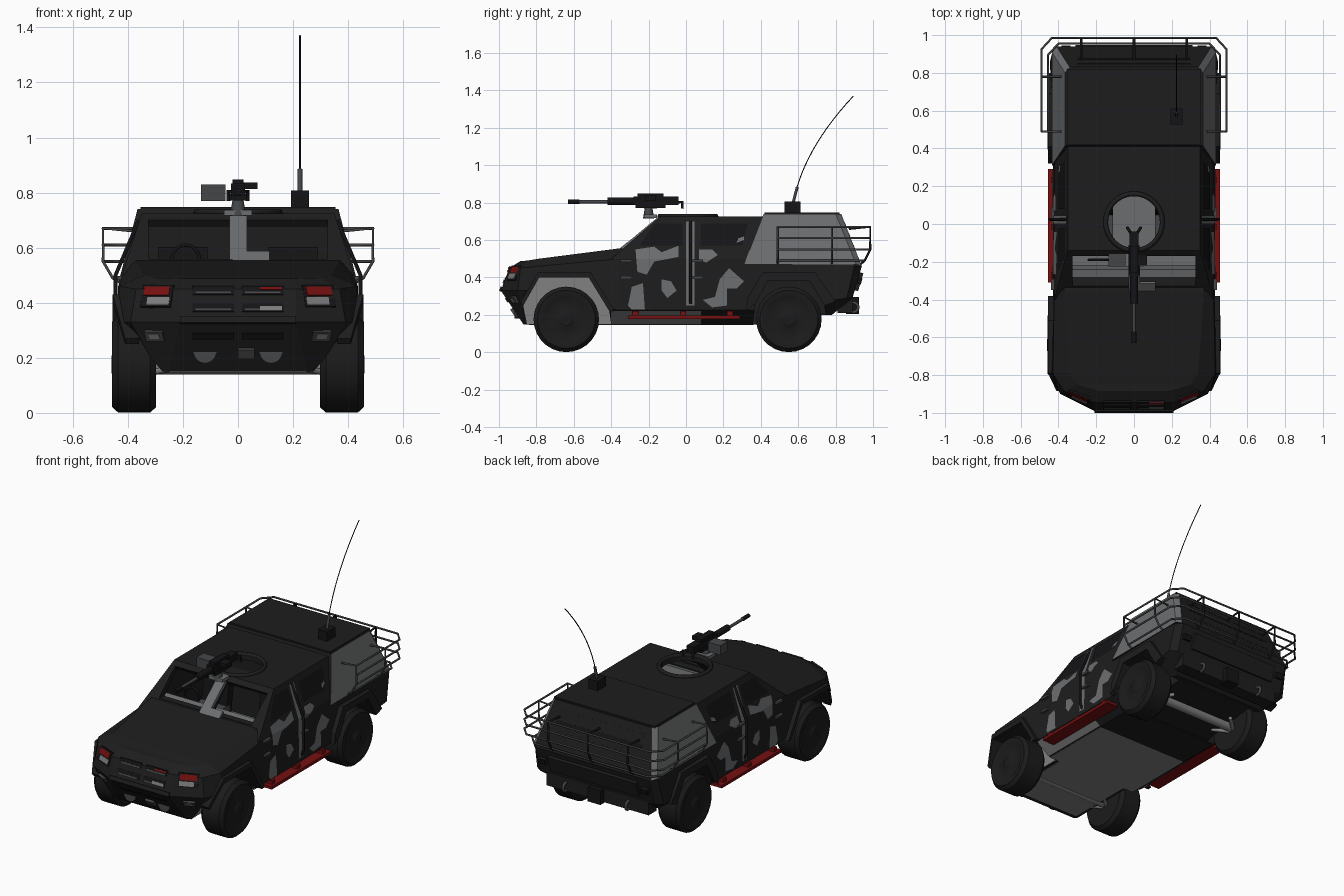
import bpy, bmesh, math
from mathutils import Matrix, Euler

if "Cube" in bpy.data.objects:
    bpy.data.objects.remove(bpy.data.objects["Cube"])


def material(name, r, g, b):
    m = bpy.data.materials.new(name)
    m.diffuse_color = (r, g, b, 1)
    m.use_nodes = True
    m.node_tree.nodes["Principled BSDF"].inputs["Base Color"].default_value = m.diffuse_color
    return m


DARK = material("charcoal paint", .0125, .0125, .013)
GREY = material("grey paint", .15, .155, .16)
UNDER = material("underbody grey", .22, .22, .225)
RED = material("dark red", .18, .005, .005)
TYRE = material("tyre black", .011, .011, .011)
METAL = material("gunmetal", .06, .062, .065)
LENS = material("pale lens", .2, .2, .2)
BLACK = material("black trim", .007, .007, .008)


def activate(ob):
    bpy.ops.object.select_all(action='DESELECT')
    ob.select_set(True)
    bpy.context.view_layer.objects.active = ob


def finish(name, bm, *mats, smooth=False):
    bmesh.ops.recalc_face_normals(bm, faces=bm.faces)
    me = bpy.data.meshes.new(name)
    bm.to_mesh(me)
    bm.free()
    for m in mats:
        me.materials.append(m)
    ob = bpy.data.objects.new(name, me)
    bpy.context.collection.objects.link(ob)
    activate(ob)
    if smooth:
        bpy.ops.object.shade_smooth_by_angle(angle=math.radians(35))
    return ob


def box(name, mat, c, size, rot=(0, 0, 0)):
    bm = bmesh.new()
    M = Matrix.Translation(c) @ Euler(rot).to_matrix().to_4x4() @ Matrix.Diagonal((*size, 1))
    bmesh.ops.create_cube(bm, size=1, matrix=M)
    return finish(name, bm, mat)


def rod(name, mat, c, r, length, axis='Y', r2=None, n=16):
    rot = {'X': (0, math.pi / 2, 0), 'Y': (math.pi / 2, 0, 0), 'Z': (0, 0, 0)}[axis]
    bm = bmesh.new()
    bmesh.ops.create_cone(bm, cap_ends=True, segments=n, radius1=r, radius2=r if r2 is None else r2,
                          depth=length, matrix=Matrix.Translation(c) @ Euler(rot).to_matrix().to_4x4())
    return finish(name, bm, mat, smooth=True)


def prism(name, mat, yz, x0, x1):
    bm = bmesh.new()
    a, b = [[bm.verts.new((x, y, z)) for y, z in yz] for x in (x0, x1)]
    bm.faces.new(a)
    bm.faces.new(b)
    for i in range(len(yz)):
        j = (i + 1) % len(yz)
        bm.faces.new((a[i], a[j], b[j], b[i]))
    return finish(name, bm, mat)


def loft(name, rings, *mats):
    """Stack mirrored half outlines, each listed front to rear."""
    bm = bmesh.new()
    k = len(rings[0])
    R = [[bm.verts.new(p) for p in r] + [bm.verts.new((-x, y, z)) for x, y, z in reversed(r)] for r in rings]
    for a, b in zip(R, R[1:]):
        for i in range(2 * k):
            j = (i + 1) % (2 * k)
            bm.faces.new((a[i], a[j], b[j], b[i]))
    for r in (R[0], R[-1]):
        for i in range(k - 1):
            bm.faces.new((r[i], r[i + 1], r[-2 - i], r[-1 - i]))
    return finish(name, bm, *mats)


def lathe_x(name, profile, c, side, mat, n=28):
    bm = bmesh.new()
    R = [[bm.verts.new((side * x, c[0] + r * math.cos(t), c[1] + r * math.sin(t)))
          for t in [2 * math.pi * i / n for i in range(n)]] for r, x in profile]
    for a, b in zip(R, R[1:]):
        for i in range(n):
            bm.faces.new((a[i], a[(i + 1) % n], b[(i + 1) % n], b[i]))
    bm.faces.new(R[0])
    bm.faces.new(R[-1])
    return finish(name, bm, mat, smooth=True)


def tube(name, mat, pts, r, cyclic=False):
    cu = bpy.data.curves.new(name, 'CURVE')
    cu.dimensions, cu.bevel_depth, cu.bevel_resolution, cu.use_fill_caps = '3D', r, 1, True
    sp = cu.splines.new('POLY')
    sp.points.add(len(pts) - 1)
    for p, co in zip(sp.points, pts):
        p.co = (*co, 1)
    sp.use_cyclic_u = cyclic
    cu.materials.append(mat)
    ob = bpy.data.objects.new(name, cu)
    bpy.context.collection.objects.link(ob)
    activate(ob)
    bpy.ops.object.convert(target='MESH')


def cut(ob, cutter):
    m = ob.modifiers.new("cut", 'BOOLEAN')
    m.operation, m.object, m.solver = 'DIFFERENCE', cutter, 'EXACT'
    activate(ob)
    bpy.ops.object.modifier_apply(modifier=m.name)
    bpy.data.objects.remove(cutter)


def circle(c, r, plane, n=32):
    a, b = plane
    return [tuple(c[k] + r * (math.cos(t) * (k == a) + math.sin(t) * (k == b)) for k in range(3))
            for t in [2 * math.pi * i / n for i in range(n)]]


# Lower hull with hood, wheel wells and cabin floor cavity
hull = loft("hull", [
    [(.25, -.87, .15), (.29, -.85, .15), (.30, -.76, .15), (.33, -.36, .15), (.33, .38, .15), (.34, .74, .20), (.32, .78, .20)],
    [(.21, -.99, .33), (.39, -.90, .33), (.445, -.79, .33), (.428, -.36, .225), (.428, .40, .225), (.445, .86, .29), (.40, .89, .29)],
    [(.21, -.945, .45), (.37, -.885, .45), (.43, -.79, .46), (.422, -.36, .50), (.422, .40, .50), (.435, .90, .46), (.40, .94, .46)],
    [(.18, -.885, .488), (.30, -.85, .49), (.34, -.79, .50), (.37, -.36, .555), (.385, .40, .55), (.39, .86, .55), (.36, .90, .55)]], DARK)
front_well = [(-.85, .08), (-.87, .25), (-.785, .40), (-.52, .40), (-.41, .22), (-.39, .08)]
rear_well = [(.35, .08), (.37, .26), (.44, .385), (.66, .385), (.74, .25), (.76, .08)]
for s in (1, -1):
    for w in (front_well, rear_well):
        cut(hull, prism("well_cutter", DARK, w, s * .27, s * .6))
cut(hull, box("cabin_cutter", DARK, (0, .025, .43), (.72, .61, .42)))

# Cabin shell with open windscreen and roof hatch
cabin = loft("cabin", [[(.422, -.40, .50), (.422, .44, .50)], [(.35, -.14, .725), (.35, .44, .725)]], DARK)
cut(cabin, prism("inside_cutter", DARK, [(-.35, .48), (.33, .48), (.33, .695), (-.13, .695)], -.345, .345))
for s in (1, -1):
    cut(cabin, prism("pane_cutter", DARK, [(-.383, .624), (-.283, .50), (-.116, .636), (-.216, .76)], s * .03, s * .325))
cut(cabin, rod("hatch_cutter", DARK, (0, .01, .7), .14, .2, 'Z', n=32))
prism("windscreen_pillar", GREY, [(-.35, .557), (-.33, .55), (-.135, .71), (-.145, .727)], -.03, .032)
prism("windscreen_sill", GREY, [(-.355, .555), (-.33, .55), (-.305, .575), (-.315, .588)], -.02, .115)
box("dashboard", GREY, (0, -.265, .50), (.70, .075, .10), (.25, 0, 0))
box("cabin_floor", GREY, (0, .02, .235), (.71, .6, .02))
tube("steering_wheel", BLACK, circle((-.19, -.19, .56), .05, (0, 2), 16), .007, True)
for s in (1, -1):
    box("seat_base", METAL, (s * .2, -.03, .32), (.18, .2, .2))
    box("seat_back", BLACK, (s * .2, .08, .47), (.18, .05, .26), (-.15, 0, 0))

# Rear cargo box: grey flanks, dark top and ends
cargo = loft("cargo_box", [[(.435, .31, .47), (.435, .91, .47), (.41, .94, .46)],
                           [(.365, .415, .74), (.365, .80, .74), (.34, .83, .74)]], DARK, GREY)
for f in cargo.data.polygons:
    f.material_index = int(abs(f.normal.x) > .4)
box("cargo_roof", DARK, (0, .62, .742), (.71, .4, .012))
for z in (.50, .56, .62, .68):
    box("tail_rib", BLACK if z == .62 else DARK, (0, .93 - (z - .46) * .39, z), (.6, .02, .025), (.37, 0, 0))
box("tail_panel", DARK, (0, .915, .38), (.62, .04, .1), (-.29, 0, 0))


# Thin sheets that follow the body flank
def side_x(z):
    keys = [(.15, .33), (.225, .428), (.50, .422), (.725, .35)]
    for (a, xa), (b, xb) in zip(keys, keys[1:]):
        if z <= b:
            return xa + (xb - xa) * (z - a) / (b - a)
    return .35


def flank(name, mat, yz, off=.004):
    for s in (1, -1):
        bm = bmesh.new()
        bm.faces.new([bm.verts.new((0, y, z)) for y, z in yz])
        bmesh.ops.triangulate(bm, faces=bm.faces)
        for z in (.225, .50):
            bmesh.ops.bisect_plane(bm, geom=bm.verts[:] + bm.edges[:] + bm.faces[:], plane_co=(0, 0, z), plane_no=(0, 0, 1))
        for v in bm.verts:
            v.co.x = s * (side_x(v.co.z) + off)
        ob = finish(name, bm, mat)
        if (ob.data.polygons[0].normal.x > 0) != (s > 0):
            ob.data.flip_normals()


flank("sill_panel", UNDER, [(-.40, .152), (.08, .152), (.08, .22), (-.40, .22)])
flank("door_pillar", GREY, [(.0, .25), (.045, .25), (.045, .7), (.0, .7)], .003)
flank("front_window", BLACK, [(-.25, .57), (-.165, .69), (-.02, .69), (-.02, .57)])
flank("rear_window", BLACK, [(.08, .57), (.08, .69), (.33, .69), (.30, .57)])
for patch in (
        [(-.27, .55), (-.17, .565), (-.13, .535), (-.04, .57), (-.04, .51), (-.17, .485), (-.21, .415), (-.26, .43)],
        [(-.31, .25), (-.29, .35), (-.23, .37), (-.22, .23), (-.29, .23)],
        [(-.13, .39), (-.08, .38), (-.05, .33), (-.1, .29), (-.13, .33)],
        [(.07, .55), (.14, .55), (.17, .52), (.11, .48), (.07, .49)],
        [(.09, .28), (.17, .30), (.18, .39), (.23, .45), (.31, .38), (.27, .34), (.22, .34), (.22, .25), (.14, .24)],
        [(.27, .585), (.31, .60), (.31, .62), (.28, .61)]):
    flank("camouflage_patch", GREY, patch, .006)

# Fender flares, wheels, axles, running boards, grab rails, hinges
flares = [[(-.885, .27), (-.79, .43), (-.51, .43), (-.38, .22)] + front_well[4:0:-1],
          [(.32, .22), (.33, .29), (.41, .43), (.69, .43), (.80, .27)] + rear_well[4:0:-1]]
tread = [(.02, .30), (.11, .30), (.155, .297), (.175, .32), (.175, .435), (.155, .457), (.125, .456), (.115, .450),
         (.04, .453), (.03, .46), (.012, .46)]
for s in (1, -1):
    for shape in flares:
        flare = prism("fender_flare", DARK, shape, s * .36, s * .455)
        for v in flare.data.vertices:
            if v.co.y < -.83 and abs(v.co.x) > .4:
                v.co.x = s * .41
    prism("well_liner", UNDER, [(y, max(z, .152)) for y, z in front_well], s * .262, s * .274)
    for y in (-.64, .55):
        lathe_x("wheel", tread, (y, .176), s, TYRE)
        for dy in (-.09, .09):
            tube("suspension_arm", UNDER, [(s * .22, y + dy, .165), (s * .32, y, .145)], .012)
    box("running_board", RED, (s * .41, -.01, .187), (.09, .6, .018))
    for y in (-.27, -.015, .235):
        box("board_bracket", RED, (s * .41, y, .203), (.06, .03, .035))
    tube("grab_rail", BLACK, [(s * .43, .025, .26), (s * .445, .025, .3), (s * .445, .025, .5), (s * .36, .025, .70)], .008)
    for y in (-.32, .06):
        for z in (.40, .49):
            box("door_hinge", METAL, (s * .427, y, z), (.025, .06, .014))
for y in (-.64, .55):
    rod("axle", UNDER, (0, y, .17), .03, .62, 'X')
box("belly_plate", UNDER, (0, -.16, .151), (.65, .48, .008))
box("front_belly_plate", UNDER, (0, -.62, .151), (.5, .44, .008))
box("rear_belly_plate", DARK, (0, .22, .15), (.65, .28, .01))


# Front end: lamps, grille and bumper fittings laid on the sloping nose
def nose(name, mat, x, z, w, h, out=.004, depth=.03):
    y = -.99 + ((z - .33) * .375 if z > .33 else (.33 - z) * .67) + max(0, abs(x) - .21) * .42
    yaw = math.copysign(.4, x) if abs(x) > .21 else 0
    box(name, mat, (x, y + depth / 2 - out, z), (w, depth, h), (-.36 if z > .33 else .59, 0, yaw))


for s in (1, -1):
    nose("headlamp_recess", BLACK, s * .29, .42, .12, .085, .001)
    nose("headlamp_red", RED, s * .29, .438, .10, .034, .004)
    nose("headlamp_lens", LENS, s * .285, .402, .088, .028, .004)
    nose("corner_lamp", METAL, s * .30, .285, .07, .04, .006)
    nose("corner_lens", LENS, s * .30, .285, .04, .02, .009)
    for z in (.44, .378):
        nose("grille_slot", BLACK, s * .09, z, .15, .034, .002)
        nose("grille_bar", METAL, s * .09, z - .008, .13, .008, .005)
    nose("lower_grille", BLACK, s * .09, .285, .15, .025)
    rod("fog_lamp", METAL, (s * .12, -.888, .222), .042, .06)
    tube("tow_eye", METAL, circle((s * .22, .895, .24), .026, (1, 2), 12), .009, True)
    box("tail_lamp", BLACK, (s * .36, .915, .385), (.05, .05, .035), (-.29, 0, 0))
nose("grille_light", RED, .12, .447, .08, .01, .006)
nose("grille_lens", LENS, .12, .375, .08, .018, .006)
nose("winch_block", METAL, .03, .22, .06, .04, .015)
nose("bumper_bar", DARK, 0, .335, .42, .025, .008)
box("rear_bumper", DARK, (0, .85, .25), (.72, .08, .08))
box("tow_hitch", BLACK, (0, .89, .25), (.09, .07, .09))

# Stowage rack around the rear
for z, x, y in ((.67, .49, .985), (.61, .49, .985), (.55, .49, .985), (.49, .455, .955)):
    right = [(x, .49, z), (x, y - .06, z), (x - .055, y, z)]
    tube("rack_rail", METAL, right + [(-a, b, c) for a, b, c in reversed(right)], .006)
for s in (1, -1):
    for y in (.49, .78):
        tube("rack_post", METAL, [(s * .42, y, .47), (s * .455, y, .49), (s * .49, y, .55), (s * .49, y, .67), (s * .375, y, .66)], .006)
for x in (-.28, 0, .28):
    tube("rack_post", BLACK, [(x, .92, .46), (x, .955, .49), (x, .985, .55), (x, .985, .67), (x, .87, .66)], .007)

# Whip antenna: a spring base and a quadratic bend
box("antenna_base", BLACK, (.225, .57, .775), (.065, .085, .065))
tube("antenna_spring", METAL, [(.225, .573, .8), (.225, .595, .885)], .009)
p, q, r = (.59, .87), (.66, 1.12), (.895, 1.37)
tube("antenna_whip", BLACK, [(.225, *((1 - t) ** 2 * a + 2 * t * (1 - t) * b + t * t * c for a, b, c in zip(p, q, r)))
                             for t in [i / 12 for i in range(13)]], .003)

# Roof hatch ring and mounted gun
tube("hatch_ring", DARK, circle((0, .01, .728), .15, (0, 1)), .013, True)
rod("gun_mount", METAL, (0, -.2, .75), .03, .07, 'Z', r2=.018)
box("mount_foot", GREY, (0, -.19, .727), (.1, .07, .02))
box("gun_cradle", BLACK, (0, -.19, .783), (.06, .16, .025))
box("gun_receiver", BLACK, (0, -.16, .81), (.05, .24, .045))
box("receiver_cover", BLACK, (0, -.19, .84), (.04, .14, .016))
rod("barrel_jacket", BLACK, (0, -.34, .808), .02, .16)
rod("barrel", METAL, (0, -.5, .805), .009, .2)
rod("muzzle", BLACK, (0, -.6, .805), .012, .06)
box("ammunition_box", METAL, (-.09, -.19, .80), (.09, .07, .06))
box("feed_tray", BLACK, (.045, -.19, .825), (.05, .06, .025))
for s in (1, -1):
    tube("gun_grip", BLACK, [(s * .015, -.05, .8), (s * .035, -.02, .805), (s * .035, -.02, .77)], .008)
